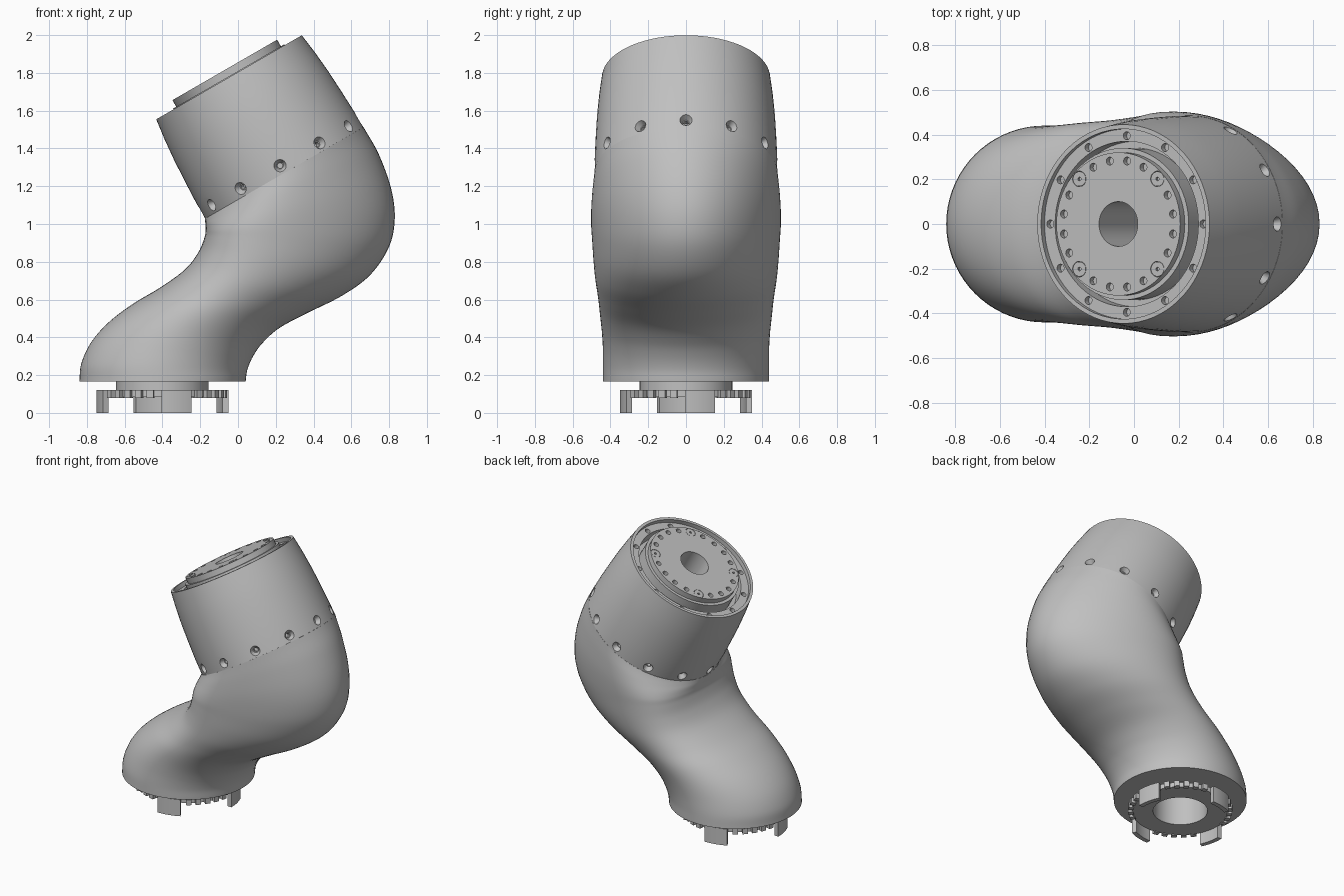
import bpy
import bmesh
import math
from mathutils import Matrix, Vector

cube = bpy.data.objects.get("Cube")
if cube:
    bpy.data.objects.remove(cube, do_unlink=True)

grey = bpy.data.materials.new("light grey metal")
grey.use_nodes = True
colour = (0.527, 0.527, 0.527, 1)
grey.diffuse_color = colour
grey.node_tree.nodes["Principled BSDF"].inputs["Base Color"].default_value = colour

# Tilted frame of the upper housing, with its origin at the seam
HEAD = Matrix.Translation((0.245, 0, 1.27)) @ Matrix.Rotation(math.radians(-30), 4, 'Y')
FOOT = Matrix.Translation((-0.4, 0, 0))
RIM = 0.585


def finish(bm, name, matrix=Matrix()):
    """Turn a bmesh into a shaded, coloured object."""
    bmesh.ops.remove_doubles(bm, verts=bm.verts, dist=1e-5)
    bmesh.ops.recalc_face_normals(bm, faces=bm.faces)
    mesh = bpy.data.meshes.new(name)
    bm.to_mesh(mesh)
    bm.free()
    mesh.transform(matrix)
    mesh.materials.append(grey)
    obj = bpy.data.objects.new(name, mesh)
    bpy.context.collection.objects.link(obj)
    smooth(obj)
    return obj


def smooth(obj):
    bpy.ops.object.select_all(action='DESELECT')
    obj.select_set(True)
    bpy.context.view_layer.objects.active = obj
    bpy.ops.object.shade_smooth_by_angle(angle=math.radians(30))


def bridge(bm, a, b):
    """Join two vertex loops with quads."""
    n = len(a)
    for i in range(n):
        j = (i + 1) % n
        bm.faces.new((a[i], a[j], b[j], b[i]))


def lathe(bm, profile, start=0, sweep=360, steps=72):
    """Turn a closed (radius, height) profile about z, fully or partly."""
    full = sweep == 360
    loops = []
    for k in range(steps if full else steps + 1):
        a = math.radians(start + sweep * k / steps)
        loops.append([bm.verts.new((r * math.cos(a), r * math.sin(a), z))
                      for r, z in profile])
    for a, b in zip(loops, loops[1:]):
        bridge(bm, a, b)
    if full:
        bridge(bm, loops[-1], loops[0])
    else:
        bm.faces.new(loops[0])
        bm.faces.new(loops[-1])


def turned(name, profile, matrix):
    bm = bmesh.new()
    lathe(bm, profile)
    # Collapse the points that lie on the axis
    bmesh.ops.remove_doubles(bm, verts=bm.verts, dist=1e-5)
    bmesh.ops.dissolve_degenerate(bm, dist=1e-5, edges=bm.edges)
    return finish(bm, name, matrix)


def pegs(name, places, inner, outer, depth, sides=20):
    """Many small cones or cylinders, each centred on a placement matrix."""
    bm = bmesh.new()
    for place in places:
        bmesh.ops.create_cone(bm, cap_ends=True, segments=sides, radius1=inner,
                              radius2=outer, depth=depth, matrix=place)
    return finish(bm, name, HEAD)


def cut(obj, cutter):
    mod = obj.modifiers.new("holes", 'BOOLEAN')
    mod.object = cutter
    mod.solver = 'EXACT'
    deps = bpy.context.evaluated_depsgraph_get()
    result = bpy.data.meshes.new_from_object(obj.evaluated_get(deps))
    obj.modifiers.clear()
    obj.data = result
    bpy.data.objects.remove(cutter, do_unlink=True)
    smooth(obj)


def upright(radius, height, angles):
    return [Matrix.Rotation(math.radians(a), 4, 'Z') @ Matrix.Translation((radius, 0, height))
            for a in angles]


def radial(radius, height, angles):
    turn = Matrix.Rotation(math.radians(90), 4, 'Y')
    return [m @ turn for m in upright(radius, height, angles)]


# Lower body: egg-shaped sections, each given as
# inner x, z, outer x, z, half width, and shift of the widest point inward
SECTIONS = [
    (-0.84, 0.165, 0.04, 0.165, 0.44, 0),
    (-0.83, 0.26, 0.05, 0.23, 0.44, 0),
    (-0.78, 0.37, 0.08, 0.3, 0.44, 0),
    (-0.69, 0.475, 0.13, 0.37, 0.445, 0.01),
    (-0.56, 0.575, 0.22, 0.45, 0.455, 0.03),
    (-0.41, 0.665, 0.37, 0.53, 0.465, 0.07),
    (-0.28, 0.76, 0.55, 0.62, 0.48, 0.12),
    (-0.21, 0.85, 0.7, 0.73, 0.49, 0.16),
    (-0.177, 0.93, 0.8, 0.88, 0.497, 0.18),
    (-0.172, 0.97, 0.83, 1.03, 0.502, 0.17),
    (-0.173, 1.0, 0.81, 1.19, 0.502, 0.13),
    (-0.174, 1.015, 0.745, 1.37, 0.496, 0.07),
    (-0.175, 1.028, 0.665, 1.512, 0.485, 0),
]


def spline(rows, steps):
    """Catmull-Rom interpolation of the section rows."""
    rows = [Vector(r) for r in rows]
    ext = [2 * rows[0] - rows[1]] + rows + [2 * rows[-1] - rows[-2]]
    for i in range(len(rows) - 1):
        a, b, c, d = ext[i:i + 4]
        for k in range(steps):
            t = k / steps
            yield 0.5 * (2 * b + (c - a) * t + (2 * a - 5 * b + 4 * c - d) * t * t
                         + (3 * b - a - 3 * c + d) * t ** 3)
    yield rows[-1]


def section(bm, row, sides=72):
    x0, z0, x1, z1, w, egg = row
    loop = []
    for k in range(sides):
        a = math.tau * k / sides
        s = (1 + math.cos(a)) / 2 - egg * math.sin(a) ** 2
        loop.append(bm.verts.new((x0 + (x1 - x0) * s, w * math.sin(a), z0 + (z1 - z0) * s)))
    return loop


bm = bmesh.new()
rings = [section(bm, (-0.58, z, -0.22, z, 0.18, 0)) for z in (0.34, 0.165)]
rings += [section(bm, row) for row in spline(SECTIONS, 6)]
for a, b in zip(rings, rings[1:]):
    bridge(bm, a, b)
bm.faces.new(rings[0])
bm.faces.new(rings[-1])
finish(bm, "curved_body")

# Upper housing with a recessed ledge, an inner well and a deep bore
housing = turned("upper_housing", [
    (0, -0.005), (0.48, -0.005), (0.484, 0), (0.483, 0.1), (0.478, 0.22),
    (0.471, 0.35), (0.46, 0.47), (0.445, RIM), (0.425, RIM), (0.425, RIM - 0.03),
    (0.37, RIM - 0.03), (0.37, RIM - 0.11), (0.1, RIM - 0.11), (0.1, 0.1), (0, 0.1)], HEAD)
twelve = range(0, 360, 30)
cut(housing, pegs("countersink_cutter", radial(0.48, 0.045, twelve), 0.018, 0.045, 0.06))
cut(housing, pegs("side_hole_cutter", radial(0.45, 0.045, twelve), 0.013, 0.013, 0.06, 16))
cut(housing, pegs("ledge_hole_cutter", upright(0.395, RIM - 0.03, twelve), 0.018, 0.018, 0.06, 16))

# Output flange with bore, bolt circle and four screws
TOP = RIM + 0.045
flange = turned("output_flange", [
    (0.1, RIM - 0.12), (0.34, RIM - 0.12), (0.34, RIM + 0.005), (0.32, RIM + 0.005),
    (0.32, TOP), (0.1, TOP)], HEAD)
bolts = [9 + 18 * k for k in range(20)]
corners = [a for a in bolts if a % 90 == 45]
small = [a for a in bolts if a not in corners]
cut(flange, pegs("bolt_hole_cutter", upright(0.285, TOP, small), 0.018, 0.018, 0.06, 16))
cut(flange, pegs("screw_hole_cutter", upright(0.285, TOP, corners), 0.035, 0.035, 0.04))
screws = pegs("flange_screws", upright(0.285, TOP - 0.013, corners), 0.033, 0.033, 0.024)
cut(screws, pegs("socket_cutter", upright(0.285, TOP, corners), 0.009, 0.009, 0.03, 6))

# Mounting neck and toothed coupling ring


def box_profile(r0, r1, z0, z1):
    return [(r0, z0), (r1, z0), (r1, z1), (r0, z1)]


turned("mounting_neck", box_profile(0.18, 0.245, 0.1, 0.17), FOOT)
turned("coupling_ring", box_profile(0.18, 0.32, 0.085, 0.12), FOOT)

legs, teeth = bmesh.new(), bmesh.new()
for quarter in range(0, 360, 90):
    lathe(legs, box_profile(0.318, 0.35, 0, 0.12), quarter - 1, 27, 8)
    for offset in range(35, 80, 11):
        lathe(teeth, box_profile(0.31, 0.345, 0.08, 0.12), quarter + offset - 3, 6, 2)
finish(legs, "coupling_legs", FOOT)
finish(teeth, "coupling_teeth", FOOT)
